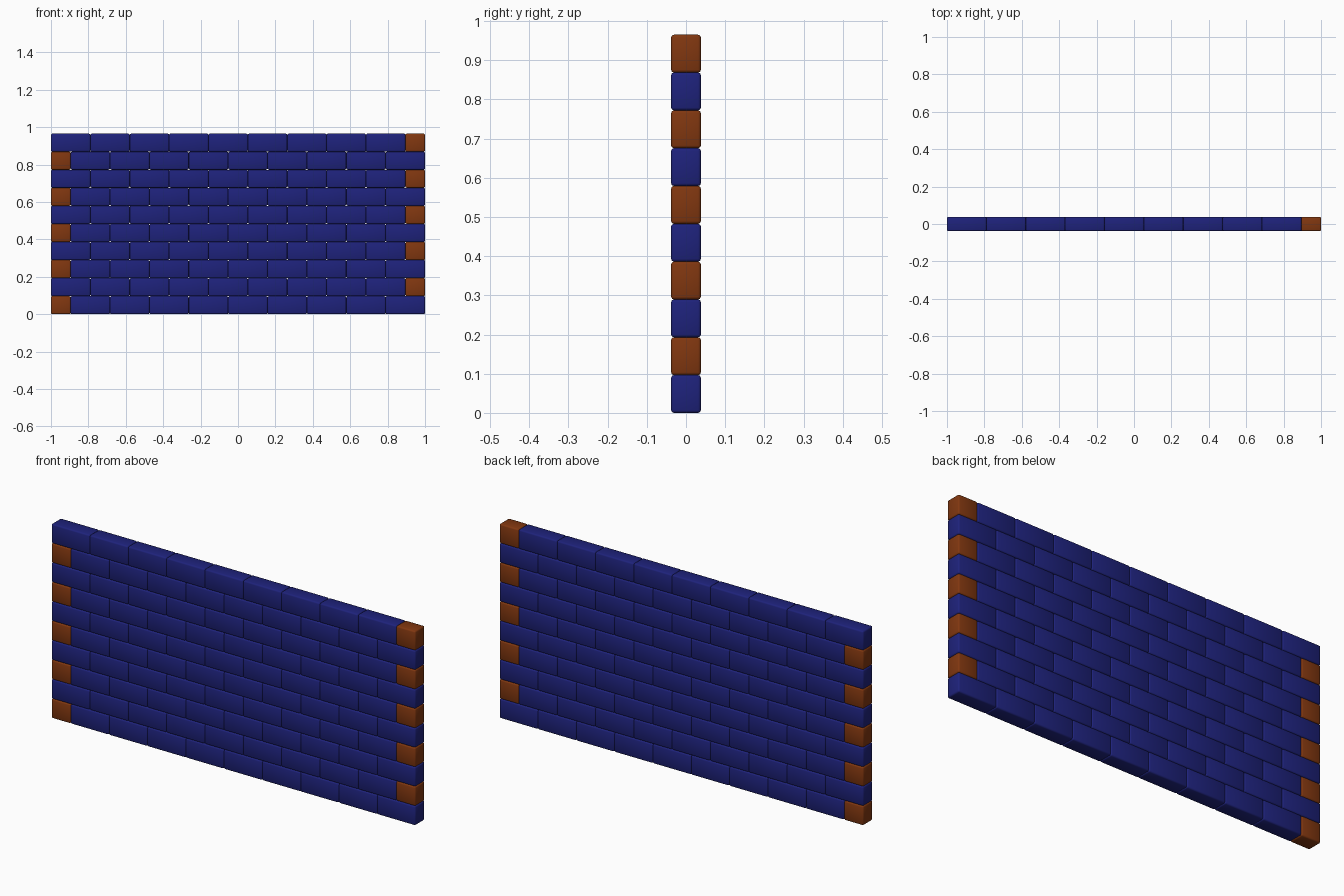
import bpy
import bmesh

if "Cube" in bpy.data.objects:
    bpy.data.objects.remove(bpy.data.objects["Cube"])

ROWS = 10
LENGTH = 2 / 9.5          # nine full bricks and one half brick per course
HEIGHT = 0.0965
DEPTH = 0.076
BEVEL = 0.007


def material(name, color):
    mat = bpy.data.materials.new(name)
    mat.diffuse_color = (*color, 1)
    mat.use_nodes = True
    mat.node_tree.nodes["Principled BSDF"].inputs["Base Color"].default_value = mat.diffuse_color
    return mat


def brick_mesh(name, length, mat):
    # Box with softly rounded, smooth-shaded edges
    bm = bmesh.new()
    bmesh.ops.create_cube(bm, size=1)
    bmesh.ops.scale(bm, vec=(length, DEPTH, HEIGHT), verts=bm.verts)
    bmesh.ops.bevel(bm, geom=bm.edges[:], offset=BEVEL, segments=2,
                    profile=0.5, affect='EDGES')
    for face in bm.faces:
        face.smooth = True
    mesh = bpy.data.meshes.new(name)
    bm.to_mesh(mesh)
    bm.free()
    mesh.materials.append(mat)
    return mesh


def place(name, mesh, x, z):
    obj = bpy.data.objects.new(name, mesh)
    obj.location = (x, 0, z)
    bpy.context.collection.objects.link(obj)


full = brick_mesh("full_brick", LENGTH, material("blue_brick", (0.013, 0.016, 0.20)))
half = brick_mesh("half_brick", LENGTH / 2, material("orange_brick", (0.22, 0.038, 0.005)))

# Running bond: the half brick swaps ends on each course
for row in range(ROWS):
    z = (row + 0.5) * HEIGHT
    half_on_left = row % 2 == 0
    start = -1 + (LENGTH / 2 if half_on_left else 0)
    for i in range(9):
        place(f"full_brick_{row + 1}_{i + 1}", full, start + (i + 0.5) * LENGTH, z)
    end = 1 - LENGTH / 4
    place(f"half_brick_{row + 1}", half, -end if half_on_left else end, z)
